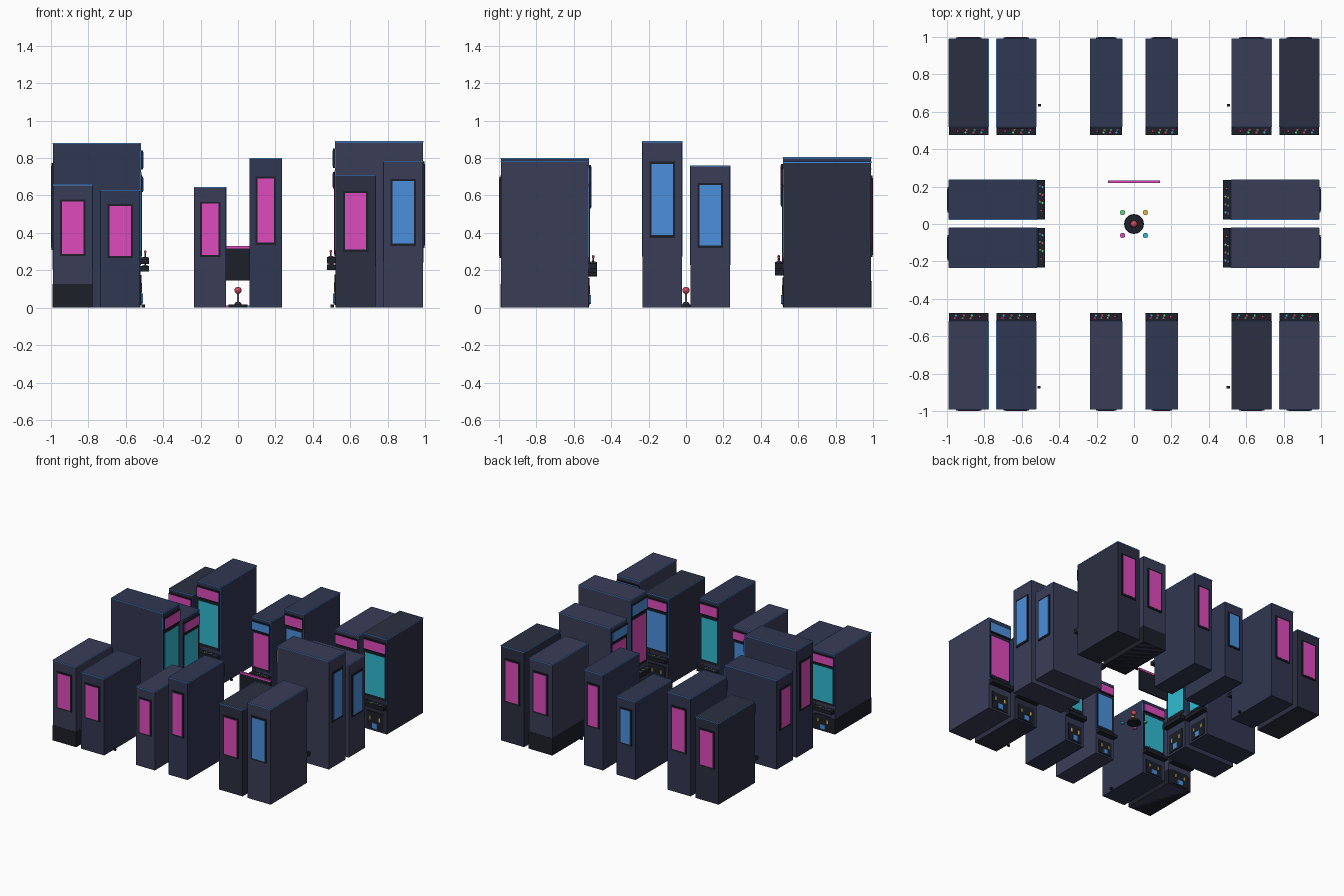
import bpy, bmesh
from math import pi
from mathutils import Matrix, Vector

if "Cube" in bpy.data.objects:
    bpy.data.objects.remove(bpy.data.objects["Cube"])

# palette (linear colours)
COL = {
    "light": (.042, .047, .095), "mid": (.030, .038, .082), "dark": (.024, .028, .052),
    "black": (.012, .014, .022), "pink": (.73, .07, .51), "blue": (.07, .28, .73),
    "cyan": (.03, .50, .65), "green": (.10, .70, .25), "yellow": (.80, .50, .06),
    "red": (.70, .06, .10), "metal": (.15, .16, .20),
}
MATS = {}
for key, c in COL.items():
    m = bpy.data.materials.new(key)
    m.diffuse_color = (*c, 1)
    m.use_nodes = True
    m.node_tree.nodes["Principled BSDF"].inputs["Base Color"].default_value = m.diffuse_color
    MATS[key] = m


def finish(bm, name, mat, M, smooth=False):
    me = bpy.data.meshes.new(name)
    bm.transform(M)
    for f in bm.faces:
        f.smooth = smooth
    bm.to_mesh(me)
    bm.free()
    me.materials.append(MATS[mat])
    ob = bpy.data.objects.new(name, me)
    bpy.context.collection.objects.link(ob)
    return ob


def boxes(name, mat, M, spans):
    """One object from axis-aligned boxes (x0, x1, y0, y1, z0, z1)."""
    bm = bmesh.new()
    for x0, x1, y0, y1, z0, z1 in spans:
        T = Matrix.Translation(((x0 + x1) / 2, (y0 + y1) / 2, (z0 + z1) / 2))
        S = Matrix.Diagonal((x1 - x0, y1 - y0, z1 - z0, 1))
        bmesh.ops.create_cube(bm, size=1, matrix=T @ S)
    return finish(bm, name, mat, M)


def disc(name, mat, M, x, y, z0, z1, r, r2=None, n=12):
    bm = bmesh.new()
    bmesh.ops.create_cone(bm, cap_ends=True, segments=n, radius1=r, radius2=r if r2 is None else r2,
                          depth=z1 - z0, matrix=Matrix.Translation((x, y, (z0 + z1) / 2)))
    return finish(bm, name, mat, M)


def ball(name, mat, M, x, y, z, r):
    bm = bmesh.new()
    bmesh.ops.create_uvsphere(bm, u_segments=12, v_segments=8, radius=r,
                              matrix=Matrix.Translation((x, y, z)))
    return finish(bm, name, mat, M, True)


DEPTH = .47


def cabinet(tag, M, w, h, body, accent, screen, kick=False):
    """Local frame: front face at y=0 looking to -y, rear at y=DEPTH."""
    a = w / 2
    n = lambda part: f"{tag}_{part}"
    boxes(n("body"), body, M, [(-a, a, 0, DEPTH, 0, h)])
    if kick:
        boxes(n("kick_base"), "black", M, [(-a - .001, a + .001, -.001, DEPTH + .001, 0, .19 * h)])
    # edge trim along the top and the front corners
    e, t = .0015, .006
    boxes(n("trim"), "blue", M, [
        (-a - e, -a + e, -e, DEPTH, h - t, h + .0005), (a - e, a + e, -e, DEPTH, h - t, h + .0005),
        (-a, a, -e, e, h - t, h + .0005), (-a, a, DEPTH - e, DEPTH + e, h - t, h + .0005),
        (-a - e, -a + t / 2, -e, e, .31 * h, h), (a - t / 2, a + e, -e, e, .31 * h, h)])
    # marquee
    boxes(n("marquee_frame"), "black", M, [(-a + .004, a - .004, -.013, .002, .84 * h, .955 * h)])
    boxes(n("marquee"), accent, M, [(-a + .008, a - .008, -.0155, -.012, .85 * h, .945 * h)])
    # screen
    boxes(n("screen_bezel"), "black", M, [(-a + .006, a - .006, -.004, .002, .345 * h, .825 * h)])
    boxes(n("screen"), screen, M, [(-a + .018, a - .018, -.006, -.003, .375 * h, .805 * h)])
    # control panel with stick and buttons
    z = .305 * h
    boxes(n("control_panel"), "black", M, [(-a, a, -.045, .001, .265 * h, z)])
    sx = -.28 * w
    disc(n("stick"), "metal", M, sx, -.024, z, z + .028, .003, n=8)
    ball(n("stick_knob"), "red", M, sx, -.024, z + .030, .007)
    for i, c in enumerate(("green", "yellow", "red", "green", "cyan", "pink")):
        disc(n("button"), c, M, (-.08 + .2 * (i // 2)) * w + .03 * w * (i % 2),
             -.016 if i % 2 else -.031, z, z + .004, .0055, n=10)
    # coin door
    boxes(n("coin_door"), "black", M, [(-.36 * w, .36 * w, -.005, .001, .02 * h, .2 * h)])
    boxes(n("coin_return"), "blue", M, [(-.11 * w, .11 * w, -.011, -.004, .03 * h, .085 * h)])
    boxes(n("coin_slots"), "yellow", M, [(s * .2 * w - .006, s * .2 * w + .006, -.008, -.004,
                                          .11 * h, .15 * h) for s in (-1, 1)])
    # glowing panel on the rear
    b = .32 * w
    boxes(n("rear_frame"), "black", M, [(-b, b, DEPTH - .001, DEPTH + .008, .42 * h, .878 * h)])
    b -= .011
    boxes(n("rear_panel"), accent, M, [(-b, b, DEPTH + .006, DEPTH + .010, .437 * h, .862 * h)])


def place(x, y, ang):
    return Matrix.Translation((x, y, 0)) @ Matrix.Rotation(ang, 4, 'Z')


# column spans shared by the front and back rows
COLS = [(-.99, -.778), (-.735, -.523), (-.235, -.063), (.062, .235), (.522, .735), (.778, .99)]
BACK = [(.67, "dark", "pink", "blue"), (.805, "mid", "pink", "cyan"), (.645, "mid", "blue", "pink"),
        (.785, "mid", "pink", "blue"), (.745, "light", "pink", "cyan"), (.78, "dark", "pink", "cyan")]
FRONT = [(.66, "light", "pink", "cyan"), (.63, "mid", "pink", "cyan"), (.645, "light", "pink", "blue"),
         (.80, "mid", "pink", "cyan"), (.71, "dark", "pink", "blue"), (.785, "light", "blue", "pink")]
for i, (x0, x1) in enumerate(COLS):
    xc, w = (x0 + x1) / 2, x1 - x0
    h, *c = BACK[i]
    cabinet(f"back_cabinet_{i + 1}", place(xc, .52, 0), w, h, *c, kick=(i == 4))
    h, *c = FRONT[i]
    cabinet(f"front_cabinet_{i + 1}", place(xc, -.52, pi), w, h, *c, kick=(i == 0))

# side cabinets
for tag, s, yc, h, body, acc, scr in (
        ("left_front", -1, -.127, .88, "mid", "pink", "cyan"),
        ("left_back", -1, .13, .735, "mid", "pink", "cyan"),
        ("right_front", 1, -.127, .89, "light", "blue", "pink"),
        ("right_back", 1, .13, .76, "light", "blue", "pink")):
    cabinet(tag + "_cabinet", place(s * .52, yc, -s * pi / 2), .212, h, body, acc, scr)

# central joystick
I = Matrix.Identity(4)
disc("joystick_base", "black", I, 0, 0, 0, .018, .053, .050, n=24)
disc("joystick_collar", "dark", I, 0, 0, .018, .03, .02, .012, n=16)
disc("joystick_shaft", "metal", I, 0, 0, .02, .09, .006)
ball("joystick_knob", "red", I, 0, 0, .093, .019)
for sx, sy, c in ((-1, 1, "green"), (1, 1, "yellow"), (-1, -1, "pink"), (1, -1, "cyan")):
    disc("floor_button", c, I, sx * .061, sy * .061, 0, .012, .014, n=16)

# hanging banner
boxes("banner", "black", I, [(-.14, .14, .22, .232, .145, .316)])
boxes("banner_strip", "pink", I, [(-.14, .14, .219, .233, .316, .331)])

# small floor tokens
for x, y in ((-.505, .635), (.505, .635), (-.508, -.872), (.503, -.872)):
    boxes("floor_token", "black", I, [(x - .009, x + .009, y - .007, y + .007, 0, .016)])
